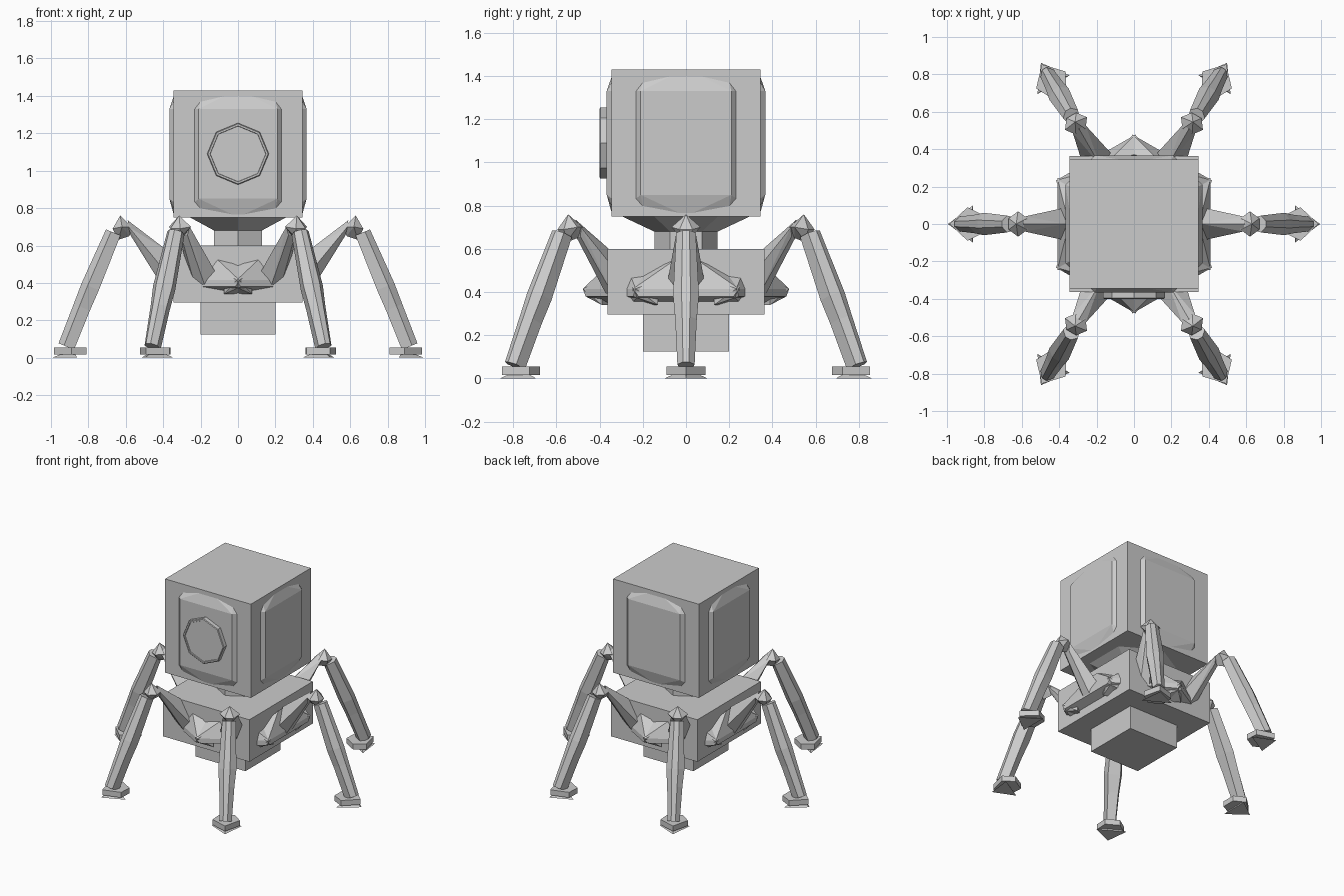
import bpy
import bmesh
from math import radians, sin, cos
from mathutils import Matrix, Vector

if "Cube" in bpy.data.objects:
    bpy.data.objects.remove(bpy.data.objects["Cube"], do_unlink=True)

GREY = (0.6, 0.6, 0.6, 1)
grey = bpy.data.materials.new("plain_grey")
grey.use_nodes = True
grey.diffuse_color = GREY
grey.node_tree.nodes["Principled BSDF"].inputs["Base Color"].default_value = GREY


def finish(name, bm, angle=0):
    bmesh.ops.recalc_face_normals(bm, faces=bm.faces)
    bm.transform(Matrix.Rotation(radians(angle), 4, 'Z'))
    mesh = bpy.data.meshes.new(name)
    bm.to_mesh(mesh)
    bm.free()
    mesh.materials.append(grey)
    obj = bpy.data.objects.new(name, mesh)
    bpy.context.collection.objects.link(obj)
    return obj


def box(name, half_x, half_y, low, high):
    bm = bmesh.new()
    bmesh.ops.create_cube(bm, size=1)
    for v in bm.verts:
        v.co = (v.co.x * 2 * half_x, v.co.y * 2 * half_y,
                low if v.co.z < 0 else high)
    return finish(name, bm)


def hull(name, points, angle=0):
    """Convex faceted solid; points are mirrored across y = 0."""
    bm = bmesh.new()
    for x, y, z in {(x, s * y, z) for x, y, z in points for s in (1, -1)}:
        bm.verts.new((x, y, z))
    res = bmesh.ops.convex_hull(bm, input=bm.verts)
    loose = {e for e in res["geom_interior"] + res["geom_unused"]
             if isinstance(e, bmesh.types.BMVert)}
    bmesh.ops.delete(bm, geom=list(loose), context='VERTS')
    bmesh.ops.dissolve_limit(bm, angle_limit=0.02, verts=bm.verts, edges=bm.edges)
    return finish(name, bm, angle)


def loft(name, rings, angle=0):
    """Skin between rings with equal point counts and cap both ends."""
    bm = bmesh.new()
    loops = [[bm.verts.new(p) for p in ring] for ring in rings]
    n = len(loops[0])
    for a, b in zip(loops, loops[1:]):
        for i in range(n):
            j = (i + 1) % n
            bm.faces.new((a[i], a[j], b[j], b[i]))
    bm.faces.new(loops[0])
    bm.faces.new(loops[-1])
    return finish(name, bm, angle)


def polygon(radius, z, sides, turn):
    return [Vector((radius * cos(radians(turn + 360 * i / sides)),
                    radius * sin(radians(turn + 360 * i / sides)), z))
            for i in range(sides)]


# Head, torso and belly blocks
box("head", 0.344, 0.344, 0.75, 1.43)
box("torso", 0.346, 0.364, 0.295, 0.60)
box("belly", 0.2, 0.2, 0.125, 0.30)

# Six-sided neck flaring into the head
loft("neck", [polygon(r, z, 6, 30) for r, z in
              ((0.147, 0.59), (0.147, 0.68), (0.3, 0.752))])

# Raised bevelled panel on each side of the head
panel = [(0.34, 0.235, 0.83), (0.34, 0.235, 1.33), (0.34, 0.2, 1.375),
         (0.34, 0.05, 1.41), (0.34, 0.2, 0.79), (0.34, 0, 0.752),
         (0.367, 0.21, 0.85), (0.367, 0.21, 1.33)]
for side, angle in (("left", 0), ("back", 90), ("right", 180), ("front", 270)):
    hull("head_panel_" + side, panel, angle)

# Octagonal eye with a narrow rim and a slightly sunken lens
eye_rings = []
for radius, depth in ((0.165, 0.35), (0.165, 0.396), (0.16, 0.4),
                      (0.15, 0.4), (0.148, 0.394)):
    eye_rings.append([(p.x, -depth, 1.09 + p.y) for p in polygon(radius, 0, 8, 90)])
loft("eye", eye_rings)


def shin_ring(x, z, half_depth, half_width):
    """Six-sided section, ridged on its outer and inner edge."""
    across = Vector((0.92, 0, 0.38))
    return [Vector((x, w * half_width, z)) + across * d * half_depth
            for d, w in ((1, 0.35), (0.3, 1), (-1, 0.7),
                         (-1, -0.7), (0.3, -1), (1, -0.35))]


# Six identical legs, described along +x and turned around the body
hip = [(0.41, 0.22, 0.38), (0.41, 0.245, 0.415), (0.30, 0.26, 0.34),
       (0.30, 0.26, 0.46), (0.36, 0.05, 0.55)]
thigh = [(0.36, 0, 0.56), (0.38, 0.085, 0.45), (0.41, 0.03, 0.39),
         (0.59, 0, 0.735), (0.585, 0.04, 0.70), (0.575, 0.02, 0.655)]
knee = [(0.63, 0, 0.76), (0.62, 0.068, 0.70), (0.57, 0.03, 0.70),
        (0.58, 0, 0.65), (0.67, 0.03, 0.69), (0.64, 0, 0.63)]
foot = [(x, y, z) for z in (0.016, 0.055)
        for x, y in ((0.985, 0), (0.89, 0.09), (0.81, 0.05))]
sole = [(0.995, 0, 0), (0.86, 0.1, 0), (0.95, 0, 0.018), (0.87, 0.06, 0.018)]
for i in range(6):
    tag, turn = "_%d" % (i + 1), 60 * i
    hull("hip" + tag, hip, turn)
    hull("thigh" + tag, thigh, turn)
    hull("knee" + tag, knee, turn)
    loft("shin" + tag, [shin_ring(0.667, 0.67, 0.042, 0.045),
                        shin_ring(0.79, 0.38, 0.05, 0.06),
                        shin_ring(0.835, 0.27, 0.047, 0.05),
                        shin_ring(0.918, 0.06, 0.045, 0.04)], turn)
    hull("foot" + tag, foot, turn)
    hull("sole" + tag, sole, turn)
